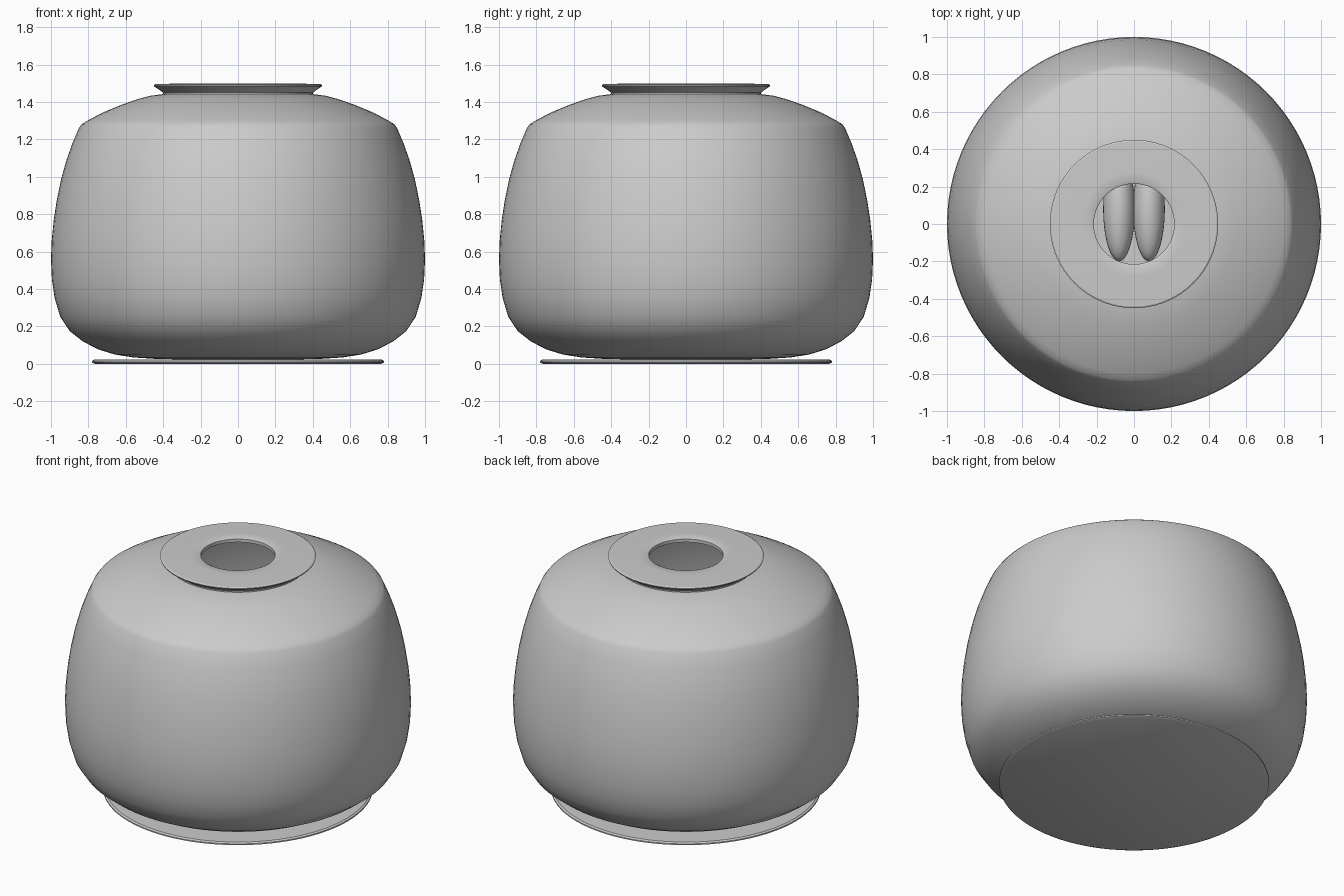
import bpy, bmesh, math

if "Cube" in bpy.data.objects:
    bpy.data.objects.remove(bpy.data.objects["Cube"])

SEG = 96


def material(name, rgb):
    m = bpy.data.materials.new(name)
    m.diffuse_color = (*rgb, 1)
    m.use_nodes = True
    m.node_tree.nodes["Principled BSDF"].inputs["Base Color"].default_value = m.diffuse_color
    return m


grey = material("plain_grey", (0.6, 0.6, 0.6))


def lathe(name, profile, angle, closed=False):
    """Spin an (r, z) profile around the z axis."""
    bm = bmesh.new()
    vs = [bm.verts.new((r, 0, z)) for r, z in profile]
    pairs = list(zip(vs, vs[1:])) + ([(vs[-1], vs[0])] if closed else [])
    edges = [bm.edges.new(p) for p in pairs]
    bmesh.ops.spin(bm, geom=vs + edges, cent=(0, 0, 0), axis=(0, 0, 1),
                   angle=2 * math.pi, steps=SEG, use_duplicate=False)
    bmesh.ops.remove_doubles(bm, verts=bm.verts, dist=1e-4)
    bmesh.ops.recalc_face_normals(bm, faces=bm.faces)
    me = bpy.data.meshes.new(name)
    bm.to_mesh(me)
    bm.free()
    ob = bpy.data.objects.new(name, me)
    bpy.context.collection.objects.link(ob)
    finish(ob, angle)
    return ob


def finish(ob, angle):
    ob.data.materials.append(grey)
    bpy.ops.object.select_all(action='DESELECT')
    ob.select_set(True)
    bpy.context.view_layer.objects.active = ob
    bpy.ops.object.shade_smooth_by_angle(angle=math.radians(angle))


# Rounded bowl with sloping shoulder
lathe("body", [
    (0, 0.022), (0.30, 0.023), (0.45, 0.027), (0.56, 0.034), (0.66, 0.05),
    (0.75, 0.078), (0.83, 0.12), (0.90, 0.175), (0.95, 0.25), (0.98, 0.35),
    (0.995, 0.45), (1.0, 0.56), (0.996, 0.66), (0.985, 0.77), (0.968, 0.88),
    (0.945, 0.99), (0.917, 1.09), (0.885, 1.18), (0.85, 1.262), (0.835, 1.282),
    (0.80, 1.303), (0.72, 1.345), (0.62, 1.386), (0.54, 1.414), (0.47, 1.433),
    (0.40, 1.442)], 50)

# Flared collar with a central opening
lathe("collar", [
    (0.40, 1.435), (0.40, 1.45), (0.448, 1.483), (0.45, 1.49), (0.442, 1.495),
    (0.28, 1.5), (0.225, 1.5), (0.215, 1.495), (0.215, 1.475), (0.36, 1.46),
    (0.38, 1.435)], 30, closed=True)

# Thin foot disc
lathe("base_disc", [
    (0, 0), (0.765, 0), (0.78, 0.007), (0.78, 0.015), (0.77, 0.022), (0, 0.022)], 30)

# Paired rounded rods just visible through the opening
for side, label in ((-1, "left"), (1, "right")):
    bpy.ops.mesh.primitive_uv_sphere_add(segments=32, ring_count=16, radius=1,
                                         location=(side * 0.08, 0.08, 0.6))
    rod = bpy.context.object
    rod.name = "inner_rod_" + label
    for v in rod.data.vertices:
        v.co.x *= 0.085
        v.co.y *= 0.28
        v.co.z *= 0.1
    finish(rod, 60)
